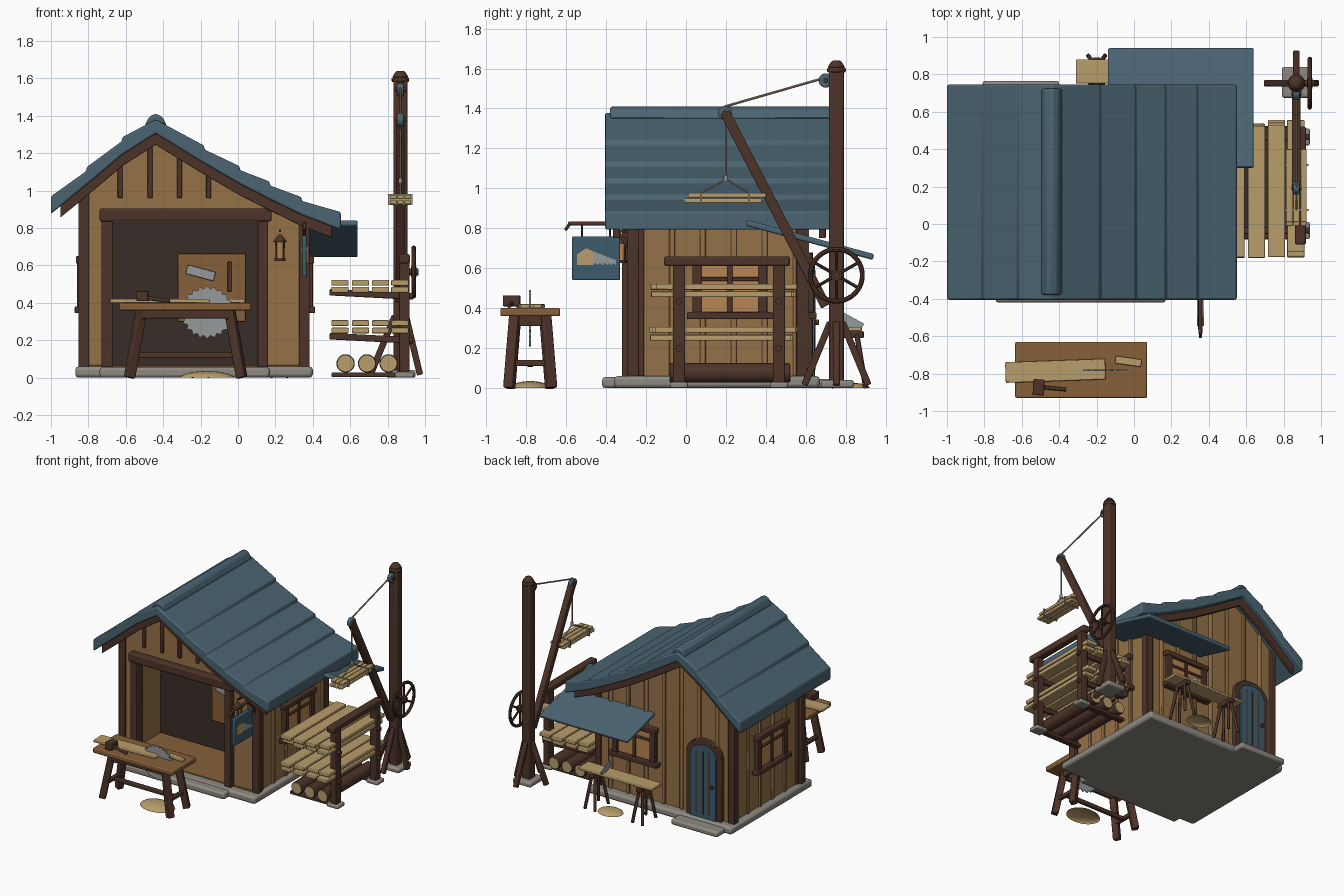
import bpy, bmesh, random
from math import sin, cos, pi, radians, atan2
from mathutils import Vector

if "Cube" in bpy.data.objects:
    bpy.data.objects.remove(bpy.data.objects["Cube"])
random.seed(4)

COL = dict(wall=(.30, .165, .062), dark=(.075, .034, .022), roof=(.07, .13, .17), stone=(.27, .25, .22),
           plank=(.48, .34, .15), bench=(.24, .115, .04), steel=(.30, .32, .33), inside=(.04, .027, .022),
           pane=(.48, .24, .085), rope=(.40, .32, .19), door=(.045, .11, .15))
MAT = {}
for k, c in COL.items():
    MAT[k] = bpy.data.materials.new(k)
    MAT[k].diffuse_color = (*c, 1)

def finish(name, bm, mat, bevel=0):
    bmesh.ops.recalc_face_normals(bm, faces=bm.faces)
    me = bpy.data.meshes.new(name)
    bm.to_mesh(me); bm.free()
    ob = bpy.data.objects.new(name, me)
    bpy.context.collection.objects.link(ob)
    me.materials.append(MAT[mat])
    if bevel:
        m = ob.modifiers.new("bevel", 'BEVEL')
        m.width, m.segments, m.limit_method = bevel, 2, 'ANGLE'
    return ob

def box(name, c, s, mat, rot=(0, 0, 0), bevel=.005):
    bm = bmesh.new()
    bmesh.ops.create_cube(bm, size=1)
    bmesh.ops.scale(bm, vec=s, verts=bm.verts)
    ob = finish(name, bm, mat, min(bevel, min(s) * .3))
    ob.location, ob.rotation_euler = c, rot
    return ob

def span(name, x, y, z, mat, bevel=.005):
    return box(name, [(a + b) / 2 for a, b in (x, y, z)], [b - a for a, b in (x, y, z)], mat, bevel=bevel)

def aim(ob, p, q):
    p, q = Vector(p), Vector(q)
    ob.location = (p + q) / 2
    ob.rotation_euler = (q - p).to_track_quat('Z', 'Y').to_euler()
    return ob

def beam(name, p, q, w, mat, h=None, bevel=.006):
    return aim(box(name, (0, 0, 0), (w, h or w, (Vector(q) - Vector(p)).length), mat, bevel=bevel), p, q)

def rod(name, p, q, r, mat, r2=None, n=16, bevel=0):
    bm = bmesh.new()
    bmesh.ops.create_cone(bm, cap_ends=True, segments=n, radius1=r, radius2=r if r2 is None else r2,
                          depth=(Vector(q) - Vector(p)).length)
    return aim(finish(name, bm, mat, bevel), p, q)

def prism(name, pts, axis, a, b, mat, bevel=0):
    """Extrude a 2D outline from a to b along x, y or z."""
    put = {'x': lambda u, v: (a, u, v), 'y': lambda u, v: (u, a, v), 'z': lambda u, v: (u, v, a)}[axis]
    bm = bmesh.new()
    f = bm.faces.new([bm.verts.new(put(u, v)) for u, v in pts])
    ext = bmesh.ops.extrude_face_region(bm, geom=[f])['geom']
    vec = [b - a if ax == axis else 0 for ax in 'xyz']
    bmesh.ops.translate(bm, vec=vec, verts=[v for v in ext if isinstance(v, bmesh.types.BMVert)])
    return finish(name, bm, mat, bevel)

def mound(name, c, s):
    bm = bmesh.new()
    bmesh.ops.create_uvsphere(bm, u_segments=24, v_segments=12, radius=1)
    bmesh.ops.bisect_plane(bm, geom=bm.verts[:] + bm.edges[:] + bm.faces[:], plane_co=(0, 0, 0),
                           plane_no=(0, 0, -1), clear_outer=True)
    ob = finish(name, bm, 'plank')
    ob.location, ob.scale = c, s

# Roof line
T = [(-1, .95), (-.81, 1.105), (-.62, 1.265), (-.44, 1.38), (-.18, 1.22), (.01, 1.11), (.17, 1.028), (.34, .945), (.55, .865)]
def zr(x):
    for (a, za), (b, zb) in zip(T, T[1:]):
        if a <= x <= b:
            return za + (zb - za) * (x - a) / (b - a)

# Foundation, steps and floor
span("foundation", (-.87, .40), (-.36, .67), (0, .06), 'stone', .025)
span("front_step", (-.74, .17), (-.42, -.30), (0, .055), 'stone', .015)
span("back_step", (-.81, -.40), (.60, .765), (0, .045), 'stone', .015)
span("floor", (-.81, .35), (-.29, .58), (.055, .068), 'bench')

# Walls
top = [(.36, zr(.36) - .04), (.17, zr(.17) - .04), (-.18, zr(-.18) - .04), (-.44, 1.34), (-.62, 1.225), (-.82, zr(-.82) - .04)]
prism("back_wall", [(-.82, .05), (.36, .05)] + top, 'y', .57, .60, 'wall')
prism("front_wall", [(-.82, .05), (-.72, .05), (-.72, .83), (.16, .83), (.16, .05), (.36, .05)] + top, 'y', -.28, -.25, 'wall')
span("right_wall", (.33, .36), (-.27, .59), (.05, .90), 'wall', 0)
span("left_wall", (-.82, -.79), (-.27, .59), (.05, 1.05), 'wall', 0)
span("inner_wall", (-.80, .34), (.15, .17), (.06, .90), 'inside', 0)
for x, z in ((-.825, 1.04), (.355, .89)):
    for y in (-.265, .58):
        span("corner_post", (x - .028, x + .028), (y - .028, y + .028), (.05, z), 'dark')
for i in range(6):
    y = -.225 + i * .155
    for x, z in ((-.825, 1.04), (.365, .89)):
        span("side_batten", (x - .01, x + .01), (y - .014, y + .014), (.06, z), 'dark' if i == 0 else 'wall')
for i in range(7):
    x = -.70 + i * .157
    span("back_batten", (x - .014, x + .014), (.595, .615), (.06, zr(x) - .07), 'wall')
for x in (-.63, -.47, -.313, -.157):
    span("gable_batten", (x - .013, x + .013), (-.30, -.275), (.96, zr(x) - .08), 'dark')
for x in (-.70, .132):
    span("opening_post", (x - .029, x + .029), (-.32, -.24), (.055, .84), 'dark')
span("opening_lintel", (-.74, .18), (-.335, -.235), (.835, .905), 'dark', .01)

# Roof with overlapping courses, ridge cap and barge boards
prof, lift = [], .02
for (a, za), (b, zb) in zip(T, T[1:]):
    up = zb > za
    prof += [(a, za + lift * up), (b, zb + lift * (not up))]
prof.pop(5)
prof += [(x, z - .075) for x, z in reversed(T)]
prism("roof", prof, 'y', -.405, .745, 'roof', .016)
cap = [(-.50, 1.345), (-.475, 1.395), (-.44, 1.412), (-.405, 1.395), (-.38, 1.345), (-.44, 1.365)]
prism("ridge_cap", cap, 'y', -.38, .725, 'roof', .012)
E = [(-.95, zr(-.95))] + T[1:-1] + [(.50, zr(.50))]
for y in (-.365, .665):
    prism("barge_board", [(x, z - .06) for x, z in E] + [(x, z - .135) for x, z in reversed(E)], 'y', y, y + .035, 'dark', .005)

# Awning over the back bench
box("awning", (.25, .62, .742), (.78, .66, .03), 'roof', (atan2(-.17, .63), 0, 0), .012)

# Windows: built in local (along, up) coordinates on any wall
def window(face, c, at):
    def part(name, u, v, d, mat):
        w = sorted((at, at + d))
        if face == 'x':
            span(name, w, (c + u[0], c + u[1]), v, mat)
        else:
            span(name, (c + u[0], c + u[1]), w, v, mat)
    s = 1 if at > 0 else -1
    part("window_pane", (-.17, .17), (.38, .62), .022 * s, 'pane')
    for u in (-.165, .165):
        part("window_jamb", (u - .022, u + .022), (.37, .63), .042 * s, 'dark')
    part("window_mullion", (-.013, .013), (.37, .63), .034 * s, 'dark')
    part("window_rail", (-.16, .16), (.535, .555), .032 * s, 'dark')
    part("window_head", (-.20, .20), (.61, .65), .048 * s, 'dark')
    part("window_sill", (-.215, .215), (.345, .38), .055 * s, 'dark')
window('x', .22, .358)
window('x', .12, -.818)
window('y', .02, .598)

# Arched back door
def arch(w, z0, spring, rise):
    return [(-.6 - w, z0), (-.6 + w, z0)] + [(-.6 + w * cos(t * pi / 12), spring + rise * sin(t * pi / 12)) for t in range(13)]
prism("door_frame", arch(.155, .05, .56, .12), 'y', .59, .635, 'dark', .005)
prism("door", arch(.115, .055, .55, .09), 'y', .60, .645, 'door', .004)
for x in (-.655, -.6, -.545):
    span("door_groove", (x - .005, x + .005), (.64, .648), (.09, .59), 'dark', 0)
rod("door_knob", (-.685, .64, .33), (-.685, .665, .33), .014, 'dark', bevel=.004)

# Tool board inside
span("tool_board", (-.32, .04), (.125, .15), (.30, .665), 'bench')
box("wall_plane_blade", (-.20, .118, .56), (.155, .012, .05), 'steel', (0, radians(15), 0))
span("wall_chisel", (-.057, -.035), (.11, .125), (.46, .62), 'dark')

# Lantern and hanging sign
rod("lantern_base", (.225, -.325, .625), (.225, -.325, .64), .03, 'dark')
rod("lantern_glass", (.225, -.325, .64), (.225, -.325, .725), .022, 'pane', .027)
rod("lantern_top", (.225, -.325, .725), (.225, -.325, .765), .038, 'dark', .008)
for i in range(4):
    dx, dy = .028 * cos(i * pi / 2 + .78), .028 * sin(i * pi / 2 + .78)
    rod("lantern_bar", (.225 + dx, -.325 + dy, .63), (.225 + dx, -.325 + dy, .735), .004, 'dark', n=6)
beam("lantern_hook", (.225, -.27, .785), (.225, -.335, .785), .012, 'dark')
beam("sign_arm", (.355, -.29, .825), (.355, -.59, .825), .02, 'dark')
beam("sign_arm_tip", (.355, -.58, .825), (.355, -.605, .79), .016, 'dark')
beam("sign_brace", (.355, -.28, .70), (.355, -.37, .82), .018, 'dark')
span("sign_board", (.343, .367), (-.57, -.33), (.54, .76), 'door', .008)
for y in (-.52, -.38):
    rod("sign_hanger", (.355, y, .75), (.355, y, .825), .005, 'dark', n=8)
prism("sign_handle", [(-.545, .615), (-.465, .615), (-.465, .685), (-.50, .70), (-.545, .67)], 'x', .337, .373, 'plank')
teeth = [(-.465 + i * .0115, .615 + .012 * (i % 2)) for i in range(11)]
prism("sign_saw", teeth + [(-.35, .64), (-.465, .685)], 'x', .338, .372, 'steel')

# Workbench with circular saw
span("bench_top", (-.635, .07), (-.93, -.63), (.36, .40), 'bench', .008)
for sx in (-1, 1):
    for sy in (-1, 1):
        beam("bench_leg", (-.28 + sx * .30, -.78 + sy * .105, 0), (-.28 + sx * .235, -.78 + sy * .075, .365), .05, 'dark')
    beam("bench_side_stretcher", (-.28 + sx * .275, -.875, .125), (-.28 + sx * .275, -.685, .125), .03, 'dark')
    span("bench_end_apron", (-.30 + sx * .235, -.26 + sx * .235), (-.88, -.68), (.31, .36), 'dark')
beam("bench_long_stretcher", (-.55, -.78, .12), (-.01, -.78, .12), .03, 'dark')
for y in (-.87, -.69):
    span("bench_apron", (-.52, -.04), (y - .012, y + .012), (.315, .36), 'dark')
gear = [((.125 + .017 * (i % 2)) * cos(i * pi / 22) - .165, (.125 + .017 * (i % 2)) * sin(i * pi / 22) + .35) for i in range(44)]
prism("saw_blade", gear, 'y', -.785, -.777, 'steel')
box("bench_board", (-.42, -.785, .41), (.535, .11, .02), 'plank', (0, 0, radians(2)))
box("bench_offcut", (-.03, -.735, .41), (.14, .04, .02), 'plank', (0, 0, radians(-8)))
box("mallet_head", (-.51, -.873, .437), (.06, .085, .055), 'dark', (0, 0, radians(-3)))
rod("mallet_handle", (-.49, -.873, .425), (-.365, -.885, .41), .01, 'dark')
mound("sawdust_front", (-.165, -.78, 0), (.14, .10, .035))

# Sawhorses behind the house
span("sawhorse_plank", (-.31, .34), (.75, .88), (.285, .305), 'plank')
for x in (-.2, .22):
    span("sawhorse_beam", (x - .02, x + .02), (.74, .89), (.25, .285), 'dark')
    for sx in (-1, 1):
        for sy in (-1, 1):
            beam("sawhorse_leg", (x + sx * .045, .815 + sy * .085, 0), (x + sx * .012, .815 + sy * .04, .27), .022, 'dark')
beam("hand_saw_blade", (.13, .88, .30), (.13, .77, .36), .006, 'steel', .05, 0)
mound("sawdust_back", (.08, .84, 0), (.10, .08, .025))

# Lumber rack
for y in (-.035, .465):
    span("rack_foot_stone", (.84, .94), (y - .045, y + .045), (0, .03), 'stone', .01)
    span("rack_floor_beam", (.50, .93), (y - .025, y + .025), (.003, .028), 'dark')
    span("rack_post", (.862, .917), (y - .03, y + .03), (.02, .63), 'dark')
    for z in (.20, .435):
        beam("rack_arm", (.49, y, z + .022), (.91, y, z), .035, 'dark')
        rod("rack_peg", (.90, y, z), (.935, y, z), .017, 'dark')
span("rack_rail", (.86, .92), (-.11, .52), (.61, .66), 'dark', .01)
for z in (.252, .292, .470, .507):
    for x in (.545, .655, .762, .865):
        j = random.uniform(-.02, .02)
        span("rack_plank", (x - .046, x + .046), (-.165 + j, .54 + j), (z - .015, z + .015), 'plank')
for x in (.575, .69, .805):
    rod("log", (x, -.08, .076), (x, .52, .076), .049, 'dark', n=20, bevel=.005)
    for y in (-.083, .52):
        rod("log_end", (x, y, .076), (x, y + .003, .076), .043, 'plank', n=20)

# Crane: mast, braces, jib, pulleys, winch wheel
X, Y = .868, .753
span("crane_base_stone", (.79, .95), (.675, .84), (0, .04), 'stone', .015)
span("crane_mast", (X - .037, X + .037), (Y - .037, Y + .037), (.03, 1.6), 'dark', .01)
rod("mast_cap_rim", (X, Y, 1.58), (X, Y, 1.605), .047, 'dark', bevel=.008)
rod("mast_cap", (X, Y, 1.605), (X, Y, 1.64), .045, 'dark', .022, bevel=.008)
for dx, dy in ((1, 0), (-1, 0), (0, 1), (0, -1)):
    k = .105 if dx == 1 else .16
    beam("mast_brace", (X + dx * k, Y + dy * k, .015), (X + dx * .03, Y + dy * .03, .33), .034, 'dark')
beam("jib", (X, .70, .41), (X, .195, 1.38), .045, 'dark', .05)
for y, z in ((.195, 1.378), (.70, 1.54)):
    rod("pulley", (X - .017, y, z), (X + .017, y, z), .036, 'roof', n=20, bevel=.005)
    rod("pulley_pin", (X - .027, y, z), (X + .027, y, z), .012, 'dark')
rod("stay_rope", (X, .195, 1.41), (X, .70, 1.555), .006, 'rope', n=8)
rod("hoist_rope", (X, .2, 1.36), (X, .2, 1.05), .005, 'rope', n=8)
rod("hook", (X, .2, 1.035), (X, .2, 1.065), .011, 'steel')
for y in (.075, .315):
    rod("sling_rope", (X, .2, 1.045), (X, y, .978), .005, 'rope', n=8)
    span("sling_band", (.802, .932), (y - .005, y + .005), (.922, .982), 'rope', 0)
for z, o in ((.938, -.01), (.965, .01)):
    for x in (.83, .868, .906):
        span("hanging_plank", (x - .017, x + .017), (o, .39 + o), (z - .011, z + .011), 'plank')
rod("winch_axle", (X, Y, .565), (.965, Y, .565), .018, 'dark')
rod("winch_hub", (.925, Y, .565), (.955, Y, .565), .028, 'dark')
bpy.ops.mesh.primitive_torus_add(major_radius=.13, minor_radius=.012, major_segments=40, minor_segments=8,
                                 location=(.94, Y, .565), rotation=(0, pi / 2, 0))
bpy.context.object.name = "winch_wheel"
bpy.context.object.data.materials.append(MAT['dark'])
for i in range(6):
    a = i * pi / 3 + pi / 6
    rod("winch_spoke", (.94, Y, .565), (.94, Y + .13 * cos(a), .565 + .13 * sin(a)), .008, 'dark', n=8)

bpy.ops.object.select_all(action='SELECT')
bpy.context.view_layer.objects.active = bpy.data.objects["roof"]
bpy.ops.object.shade_smooth_by_angle(angle=radians(35))

for m in bpy.data.materials:
    if m.users and not m.is_grease_pencil:
        m.use_nodes = True
        m.node_tree.nodes["Principled BSDF"].inputs["Base Color"].default_value = m.diffuse_color
